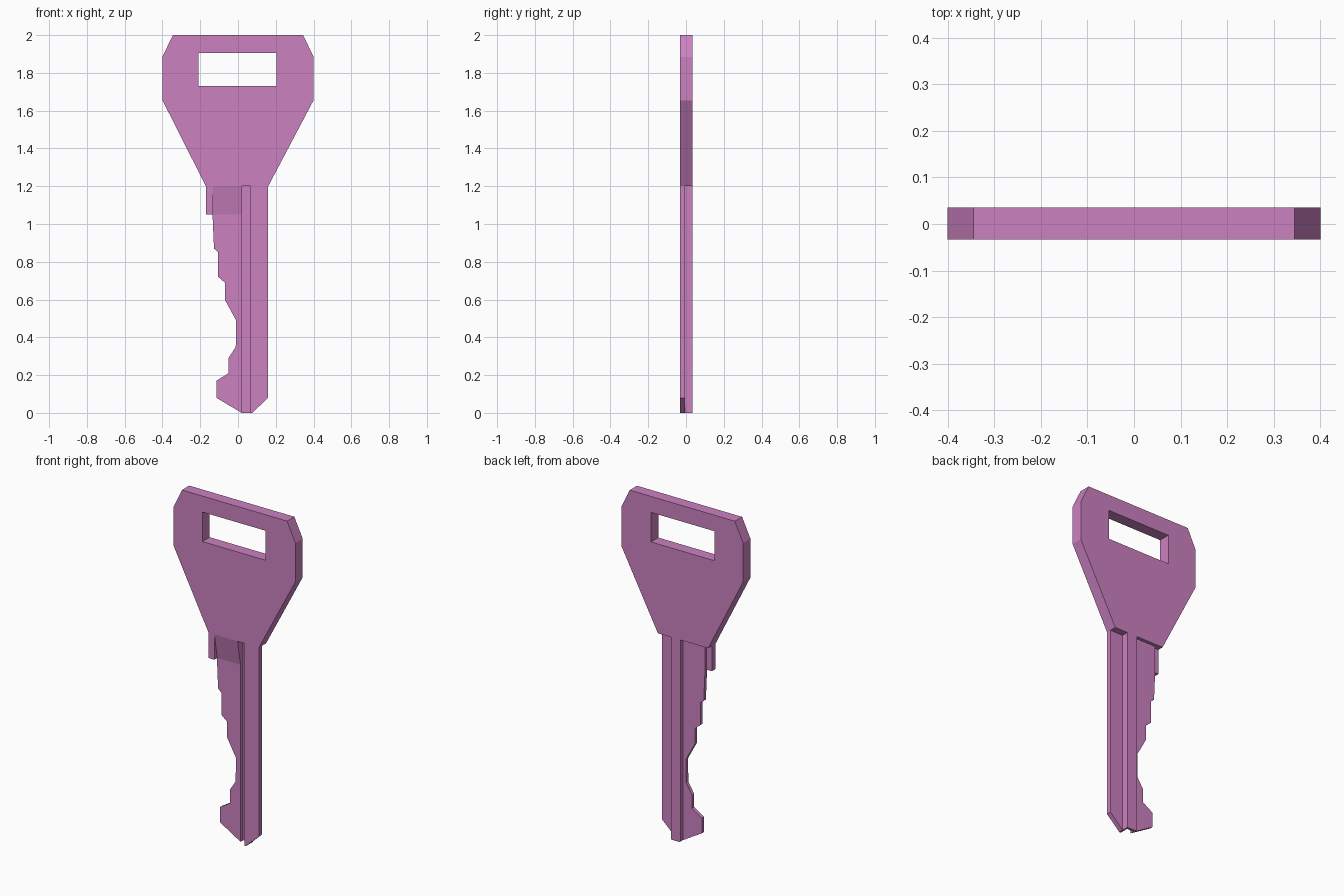
import bpy, bmesh
from mathutils import Vector

cube = bpy.data.objects.get("Cube")
if cube:
    bpy.data.objects.remove(cube, do_unlink=True)

FRONT, BACK = -0.033, 0.035

pink = bpy.data.materials.new("orchid_pink")
pink.use_nodes = True
pink.diffuse_color = (0.60, 0.22, 0.53, 1)
pink.node_tree.nodes["Principled BSDF"].inputs["Base Color"].default_value = pink.diffuse_color


def prism(name, outline, place, sweep):
    """Extrude a 2D outline, placed in space by a function, along a vector."""
    bm = bmesh.new()
    face = bm.faces.new([bm.verts.new(place(a, b)) for a, b in outline])
    moved = bmesh.ops.extrude_face_region(bm, geom=[face])["geom"]
    bmesh.ops.translate(bm, vec=Vector(sweep),
                        verts=[v for v in moved if isinstance(v, bmesh.types.BMVert)])
    bmesh.ops.recalc_face_normals(bm, faces=bm.faces)
    mesh = bpy.data.meshes.new(name)
    bm.to_mesh(mesh)
    bm.free()
    mesh.materials.append(pink)
    obj = bpy.data.objects.new(name, mesh)
    bpy.context.collection.objects.link(obj)
    return obj


def plate(name, outline, y0, y1):
    return prism(name, outline, lambda x, z: (x, y0, z), (0, y1 - y0, 0))


def box_outline(x0, x1, z0, z1):
    return [(x0, z0), (x1, z0), (x1, z1), (x0, z1)]


def combine(obj, cutter, operation):
    mod = obj.modifiers.new("shape", "BOOLEAN")
    mod.operation, mod.object, mod.solver = operation, cutter, "EXACT"
    bpy.context.view_layer.objects.active = obj
    bpy.ops.object.modifier_apply(modifier=mod.name)
    bpy.data.objects.remove(cutter, do_unlink=True)


# Head with its slot
head = plate("head", [(-.345, 2), (.345, 2), (.4, 1.885), (.4, 1.655), (.16, 1.2),
                      (-.17, 1.2), (-.4, 1.655), (-.4, 1.885)], FRONT, BACK)
combine(head, plate("slot_cutter", box_outline(-.21, .205, 1.73, 1.905), -.1, .1), "DIFFERENCE")

# Grooved blade: constant cross-section trimmed to the toothed silhouette
section = [(.16, FRONT), (.16, -.005), (.075, -.005), (.075, BACK), (.01, BACK),
           (.01, .015), (-.2, .015), (-.2, -.005), (.02, -.005), (.02, .02),
           (.065, .02), (.065, FRONT)]
blade = prism("blade", section, lambda x, y: (x, y, -.1), (0, 0, 1.3))
teeth = [(.2, 1.3), (.2, .12), (.16, .08), (.075, 0), (.02, 0), (-.115, .08),
         (-.115, .17), (-.05, .21), (-.05, .29), (-.012, .35), (-.01, .49),
         (-.07, .6), (-.07, .69), (-.105, .72), (-.105, .85), (-.127, .87),
         (-.135, 1.05), (-.135, 1.3)]
combine(blade, plate("teeth_cutter", teeth, -.1, .1), "INTERSECT")

# Sloped transition from head to the thin toothed side
prism("neck_ramp", [(FRONT, 1.2), (-.005, 1.05), (-.004, 1.2)],
      lambda y, z: (-.135, y, z), (.155, 0, 0))

# Shoulder stop beside the teeth
plate("shoulder_stop", box_outline(-.17, -.132, 1.05, 1.2), FRONT, 0)
